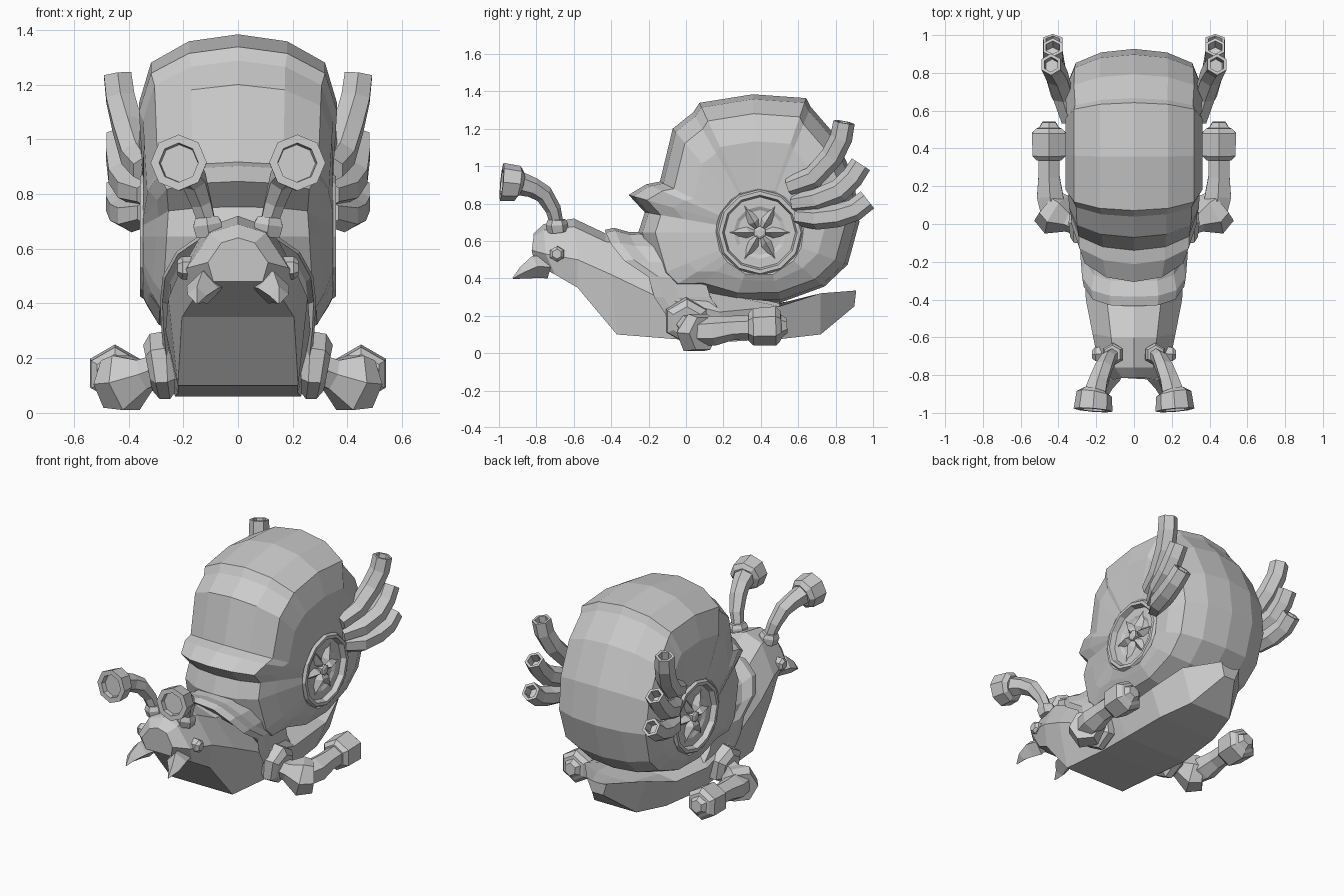
import bpy, bmesh
from math import cos, sin, pi, radians
from mathutils import Vector


def finish(name, bm, mirror=False):
    bmesh.ops.recalc_face_normals(bm, faces=bm.faces)
    me = bpy.data.meshes.new(name)
    bm.to_mesh(me)
    bm.free()
    ob = bpy.data.objects.new(name, me)
    bpy.context.collection.objects.link(ob)
    if mirror:
        ob.modifiers.new("mirror", 'MIRROR')
    return ob


def loft(name, rings, mirror=False, cap=True):
    """Skin closed rings of equal point count."""
    bm = bmesh.new()
    vs = [[bm.verts.new(p) for p in r] for r in rings]
    n = len(rings[0])
    for a, b in zip(vs, vs[1:]):
        for i in range(n):
            j = (i + 1) % n
            bm.faces.new((a[i], a[j], b[j], b[i]))
    if cap:
        bm.faces.new(vs[0])
        bm.faces.new(vs[-1])
    return finish(name, bm, mirror)


def tube(name, path, radii, sides=6, hollow=0, side=(1, 0, 0), mirror=True):
    """Faceted tube along a path; hollow is the depth of the open end."""
    pts = [Vector(p) for p in path]
    rings = []

    def ring(c, t, r):
        u = t.cross(Vector(side)).normalized()
        v = t.cross(u).normalized()
        return [c + r * (cos(2*pi*k/sides)*u + sin(2*pi*k/sides)*v) for k in range(sides)]

    for i, p in enumerate(pts):
        a = (p - pts[i-1]).normalized() if i else Vector()
        b = (pts[i+1] - p).normalized() if i < len(pts) - 1 else Vector()
        t = (a + b).normalized()
        rings.append(ring(p, t, radii[i]))
    if hollow:
        r = radii[-1] * 0.7
        rings += [ring(pts[-1], t, r), ring(pts[-1] - t*hollow, t, r*0.95)]
    return loft(name, rings, mirror)


# Slug body: top y,z / middle y,z,width / bottom y,z,width
sections = [
    (-.815, .64, -.825, .55, .11, -.81, .48, .09),
    (-.76, .69, -.75, .53, .185, -.70, .42, .16),
    (-.60, .72, -.58, .50, .22, -.58, .35, .205),
    (-.43, .64, -.40, .42, .255, -.37, .10, .22),
    (-.20, .64, -.15, .30, .265, -.02, .072, .22),
    (.12, .36, .18, .22, .28, .20, .06, .23),
    (.50, .27, .50, .25, .28, .50, .075, .21),
    (.74, .29, .72, .32, .22, .72, .10, .15),
    (.90, .32, .91, .335, .07, .90, .25, .04),
]
rings = []
for yt, zt, ym, zm, wm, yb, zb, wb in sections:
    half = [(wm*.55, yt, zt - .2*(zt-zm)), (wm, ym, zm), (wb, yb, zb)]
    rings.append([(0, yt, zt)] + half + [(-x, y, z) for x, y, z in reversed(half)])
loft("body", rings)

# Mantle fold behind the head
arch = [(.13, -.43, .655), (.225, -.40, .59), (.275, -.33, .50),
        (.285, -.20, .41), (.28, -.17, .30), (.265, -.08, .16)]
full = [(0, -.435, .67)] + arch + [(-x, y, z) for x, y, z in reversed(arch)]
loft("mantle", [[(x*s, y + dy, .3 + (z-.3)*s) for x, y, z in full]
                for s, dy in ((.9, .03), (.97, 0), (1, .05), (.94, .13), (.93, .3))])

# Spiral shell: angle about the hub, crown radius, width factor
HY, HZ = .395, .645
stations = [(-20, .50, .94), (6, .535, .97), (30, .58, .99), (53, .66, 1), (68, .725, .98),
            (71, .76, 1), (93, .74, 1), (115, .765, 1), (119, .735, .96), (130, .725, .95),
            (153, .60, .92), (157, .66, .91), (164, .73, .82), (170, .625, .80), (180, .65, .82),
            (203, .63, .86), (212, .60, .87), (222, .47, .9), (250, .40, .91),
            (287, .39, .91), (320, .45, .92)]
profile = [(.31, .18, 0), (.347, .235, 0), (.362, 0, .66), (.318, 0, .86), (.18, 0, .965), (0, 0, 1)]
profile += [(-x, r, f) for x, r, f in profile[-2::-1]]
shell = []
for x, r, f in profile:
    ring = []
    for deg, R, w in stations:
        rr = max(r + f*R, .27 if f else 0)
        ring.append((x * (w if f else 1), HY + rr*cos(radians(deg)), HZ + rr*sin(radians(deg))))
    shell.append(ring)
loft("shell", shell)

# Wheel rim set in the shell sides
loft("wheel_rim", [[(x, HY + r*cos(2*pi*k/12), HZ + r*sin(2*pi*k/12)) for k in range(12)]
     for x, r in ((.31, .25), (.358, .22), (.358, .20), (.325, .19), (.325, .14), (.315, .12))], True)

# Star of six ridged spokes
bm = bmesh.new()
for k in range(6):
    a = k*pi/3
    d, n = Vector((0, cos(a), sin(a))), Vector((0, -sin(a), cos(a)))
    c = Vector((.315, HY, HZ))
    flat = [c, c + d*.07 + n*.03, c + d*.2, c + d*.07 - n*.03]
    vs = [bm.verts.new(p) for p in flat]
    top = bm.verts.new(c + d*.06 + Vector((.04, 0, 0)))
    bm.faces.new(vs)
    for i in range(4):
        bm.faces.new((vs[i], vs[(i+1) % 4], top))
finish("wheel_spokes", bm, True)
tube("wheel_nut", [(.31, HY, HZ), (.345, HY, HZ), (.352, HY, HZ)], [.035, .035, .022], side=(0, 1, 0))

# Three exhaust pipes per side
pipes = [
    [(.34, .55, .89), (.375, .68, .94), (.405, .78, 1.05), (.43, .83, 1.15), (.44, .845, 1.235)],
    [(.33, .58, .80), (.39, .70, .82), (.42, .82, .87), (.43, .89, .94), (.43, .935, 1.01)],
    [(.33, .60, .73), (.39, .70, .72), (.415, .81, .735), (.43, .90, .765), (.43, .97, .82)],
]
for i, p in enumerate(pipes):
    tube(f"exhaust_pipe_{i+1}", p, [.05, .06, .062, .06, .058], hollow=.06)

# Headlamp eyes on stalks
tube("stalk_socket", [(.105, -.685, .65), (.112, -.69, .69), (.115, -.69, .715)], [.055, .06, .048])
tube("eye_stalk", [(.112, -.69, .69), (.135, -.71, .77), (.16, -.76, .85), (.185, -.82, .885), (.208, -.90, .91)],
     [.035, .042, .05, .054, .065])
tube("headlamp", [(.206, -.885, .903), (.21, -.90, .907), (.217, -.985, .915)], [.07, .095, .103], 8, hollow=.03)

# Cheek bolts and horn-like feelers
tube("cheek_bolt", [(.16, -.685, .53), (.205, -.69, .53), (.222, -.69, .53)], [.042, .042, .026], side=(0, 1, 0))
tube("feeler", [(.11, -.74, .46), (.13, -.81, .46), (.15, -.87, .43), (.15, -.925, .40)],
     [.06, .06, .035, .004], 4)

# Jointed arms with shoulder and wrist nuts
tube("shoulder_nut", [(.23, 0, .175), (.255, 0, .175), (.305, .005, .17), (.33, .005, .165)],
     [.10, .125, .12, .085], side=(0, 1, 0))
tube("upper_arm", [(.29, 0, .16), (.34, .02, .14), (.41, .05, .11), (.465, .095, .105)],
     [.06, .065, .118, .10], side=(0, 0, 1))
tube("lower_arm", [(.425, .05, .115), (.445, .15, .12), (.45, .25, .135), (.45, .37, .14)],
     [.075, .08, .065, .065])
tube("wrist_nut", [(.45, .335, .14), (.45, .36, .14), (.45, .48, .145), (.45, .505, .145), (.45, .51, .145), (.45, .54, .148)],
     [.075, .10, .105, .08, .06, .04])
